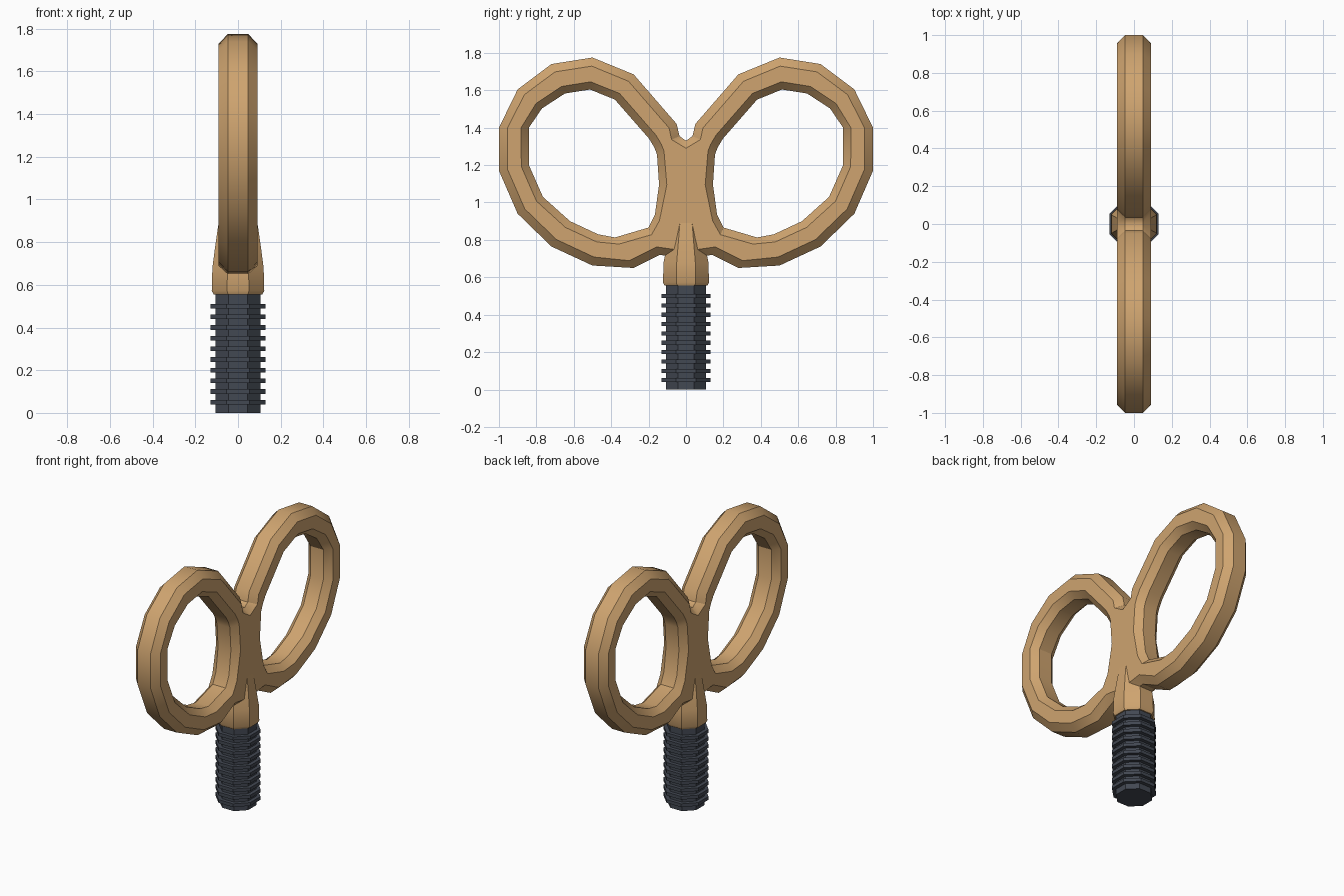
import bpy, bmesh, math
from mathutils import Vector

cube = bpy.data.objects.get("Cube")
if cube:
    bpy.data.objects.remove(cube)


def material(name, rgb):
    m = bpy.data.materials.new(name)
    m.use_nodes = True
    m.diffuse_color = (*rgb, 1)
    m.node_tree.nodes["Principled BSDF"].inputs["Base Color"].default_value = (*rgb, 1)
    return m


brass = material("brass", (0.62, 0.37, 0.16))
steel = material("dark steel", (0.055, 0.065, 0.085))


def finish(bm, name, mat, mirror=False):
    bmesh.ops.recalc_face_normals(bm, faces=bm.faces)
    me = bpy.data.meshes.new(name)
    bm.to_mesh(me)
    bm.free()
    me.materials.append(mat)
    ob = bpy.data.objects.new(name, me)
    bpy.context.collection.objects.link(ob)
    if mirror:
        mod = ob.modifiers.new("Mirror", 'MIRROR')
        mod.use_axis = (False, True, False)
        mod.use_clip = True
    bpy.ops.object.select_all(action='DESELECT')
    bpy.context.view_layer.objects.active = ob
    ob.select_set(True)
    bpy.ops.object.shade_smooth_by_angle(angle=math.radians(32))
    return ob


def bridge(bm, a, b):
    n = len(a)
    for i in range(n):
        bm.faces.new((a[i], a[(i + 1) % n], b[(i + 1) % n], b[i]))


def octagon_stack(name, levels, mat):
    """Stack of octagons: (z, half width x, half width y)."""
    bm = bmesh.new()
    rings = []
    k = 1 / math.cos(math.pi / 8)
    for z, rx, ry in levels:
        angles = [math.pi / 8 + i * math.pi / 4 for i in range(8)]
        rings.append([bm.verts.new((rx * k * math.cos(a), ry * k * math.sin(a), z))
                      for a in angles])
    for a, b in zip(rings, rings[1:]):
        bridge(bm, a, b)
    bm.faces.new(rings[0])
    bm.faces.new(rings[-1])
    return finish(bm, name, mat)


# Wings: chamfered section swept round one loop, joined to its mirror at y = 0
# Each station is outer (y, z), inner (y, z)
stations = [
    (.50, 1.775, .513, 1.604), (.72, 1.74, .647, 1.583), (.90, 1.605, .77, 1.503),
    (1, 1.40, .84, 1.40), (1, 1.17, .84, 1.20), (.90, .94, .765, 1.03),
    (.72, .765, .62, .90), (.50, .663, .47, .83), (.28, .65, .38, .813),
    (.14, .72, .20, .866), (0, .70, .166, .936), (0, 1.09, .144, 1.096),
    (0, 1.33, .155, 1.257), (.035, 1.355, .17, 1.295), (.05, 1.42, .198, 1.342),
    (.28, 1.685, .38, 1.55),
]
HALF, FLAT, CUT = .091, .048, .046
bm = bmesh.new()
rings = []
for oy, oz, iy, iz in stations:
    o, i = Vector((oy, oz)), Vector((iy, iz))
    d = (i - o).normalized()
    o_face, i_face = o + d * CUT, i - d * CUT * .9
    if oy == 0:
        o_face = Vector((0, oz + (.04 if oz < 1 else -.04 if oz > 1.2 else 0)))
    section = [(FLAT, o), (HALF, o_face), (HALF, i_face), (FLAT, i),
               (-FLAT, i), (-HALF, i_face), (-HALF, o_face), (-FLAT, o)]
    rings.append([bm.verts.new((x, p.x, p.y)) for x, p in section])
for a, b in zip(rings, rings[1:] + rings[:1]):
    bridge(bm, a, b)
# Open the seam where the two halves meet
seam = [f for f in bm.faces if all(abs(v.co.y) < 1e-5 for v in f.verts)]
bmesh.ops.delete(bm, geom=seam, context='FACES')
finish(bm, "wings", brass, mirror=True)

# Neck tapering up into the wings
octagon_stack("neck", [(.555, .114, .114), (.572, .123, .123), (.68, .12, .12),
                       (.78, .107, .10), (.91, .088, .075)], brass)

# Threaded shank with ten square ridges
core, ridge, half = .106, .13, .011
levels = [(0, core, core)]
for n in range(1, 11):
    z = n * .05
    levels += [(z - half, core, core), (z - half, ridge, ridge),
               (z + half, ridge, ridge), (z + half, core, core)]
levels.append((.57, core, core))
octagon_stack("threaded_shank", levels, steel)
